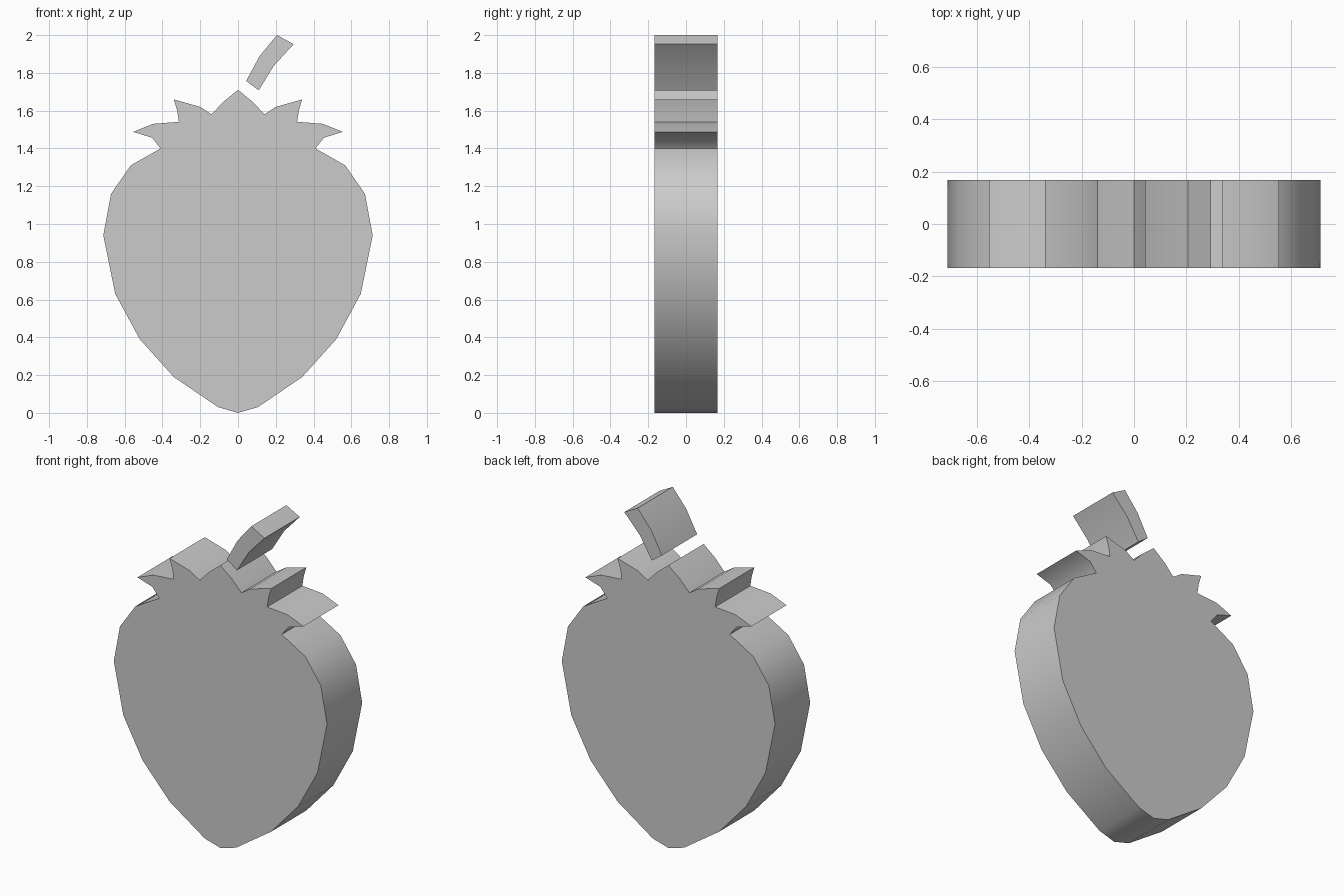
import bpy, bmesh, math

if "Cube" in bpy.data.objects:
    bpy.data.objects.remove(bpy.data.objects["Cube"])

HALF_DEPTH = 0.168


def slab(name, outline):
    """Extrude an x/z outline along y, centred on y = 0."""
    bm = bmesh.new()
    face = bm.faces.new([bm.verts.new((x, -HALF_DEPTH, z)) for x, z in outline])
    ext = bmesh.ops.extrude_face_region(bm, geom=[face], use_keep_orig=True)
    verts = [v for v in ext["geom"] if isinstance(v, bmesh.types.BMVert)]
    bmesh.ops.translate(bm, verts=verts, vec=(0, 2 * HALF_DEPTH, 0))
    bmesh.ops.recalc_face_normals(bm, faces=bm.faces)
    mesh = bpy.data.meshes.new(name)
    bm.to_mesh(mesh)
    bm.free()
    obj = bpy.data.objects.new(name, mesh)
    bpy.context.collection.objects.link(obj)
    bpy.ops.object.select_all(action="DESELECT")
    obj.select_set(True)
    bpy.context.view_layer.objects.active = obj
    bpy.ops.object.shade_smooth_by_angle(angle=math.radians(35))
    return obj


# Right half of the fruit, from the bottom tip up to the crown
fruit = [(0, 0), (0.105, 0.03), (0.34, 0.19), (0.52, 0.39), (0.65, 0.63),
         (0.713, 0.94), (0.672, 1.16), (0.568, 1.31), (0.41, 1.40)]
# Right half of the leafy crown, ending at the middle leaf tip
crown = [(0.455, 1.457), (0.555, 1.488), (0.45, 1.53), (0.313, 1.541),
         (0.322, 1.60), (0.34, 1.66), (0.20, 1.62), (0.14, 1.58),
         (0.08, 1.645), (0, 1.71)]
half = fruit + crown
mirrored = [(-x, z) for x, z in reversed(half[1:-1])]
slab("fruit_with_leaves", half + mirrored)

# Separate leaning stem
slab("stem", [(0.043, 1.757), (0.11, 1.708), (0.19, 1.838),
              (0.295, 1.952), (0.206, 2.0), (0.115, 1.89)])
